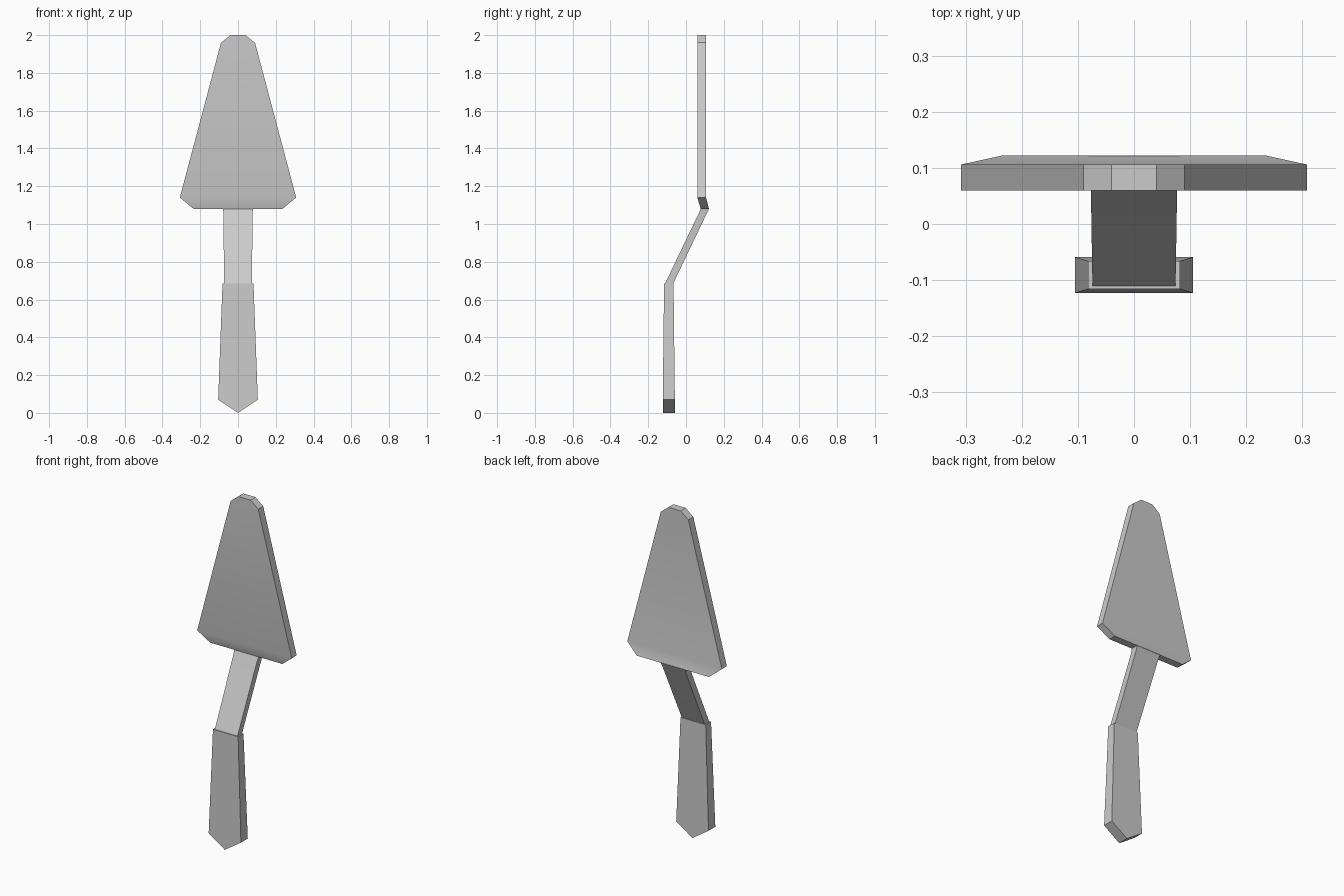
import bpy
import bmesh
from math import radians

cube = bpy.data.objects.get("Cube")
if cube:
    bpy.data.objects.remove(cube, do_unlink=True)

# Plain grey metal
grey = bpy.data.materials.new("grey")
grey.use_nodes = True
colour = (0.6, 0.6, 0.6, 1)
grey.diffuse_color = colour
grey.node_tree.nodes["Principled BSDF"].inputs["Base Color"].default_value = colour


def slab(name, rows):
    """Join rectangular sections given as (z, half width, front y, back y)."""
    bm = bmesh.new()
    rings = []
    for z, w, front, back in rows:
        corners = [(-w, front), (w, front), (w, back), (-w, back)]
        rings.append([bm.verts.new((x, y, z)) for x, y in corners])
    for low, high in zip(rings, rings[1:]):
        for i in range(4):
            j = (i + 1) % 4
            bm.faces.new((low[i], low[j], high[j], high[i]))
    bm.faces.new(rings[0])
    bm.faces.new(rings[-1])
    bmesh.ops.remove_doubles(bm, verts=bm.verts, dist=0.0005)
    bmesh.ops.dissolve_limit(bm, angle_limit=radians(0.5),
                             verts=bm.verts, edges=bm.edges)
    bmesh.ops.recalc_face_normals(bm, faces=bm.faces)
    mesh = bpy.data.meshes.new(name)
    bm.to_mesh(mesh)
    bm.free()
    mesh.materials.append(grey)
    obj = bpy.data.objects.new(name, mesh)
    bpy.context.collection.objects.link(obj)
    bpy.ops.object.select_all(action="DESELECT")
    obj.select_set(True)
    bpy.context.view_layer.objects.active = obj
    bpy.ops.object.shade_smooth_by_angle(angle=radians(30))


# Tapered blade with a bent-back lower lip
slab("blade", [(1.08, 0.235, 0.078, 0.122), (1.14, 0.308, 0.06, 0.106),
               (1.96, 0.09, 0.06, 0.106), (2.0, 0.04, 0.06, 0.106)])

# Slanted neck
slab("neck", [(0.68, 0.074, -0.113, -0.07), (1.06, 0.077, 0.069, 0.112),
              (1.082, 0.081, 0.079, 0.122)])

# Handle widening to a pointed end
slab("handle", [(0, 0, -0.123, -0.059), (0.07, 0.105, -0.123, -0.059),
                (0.685, 0.082, -0.116, -0.066)])
